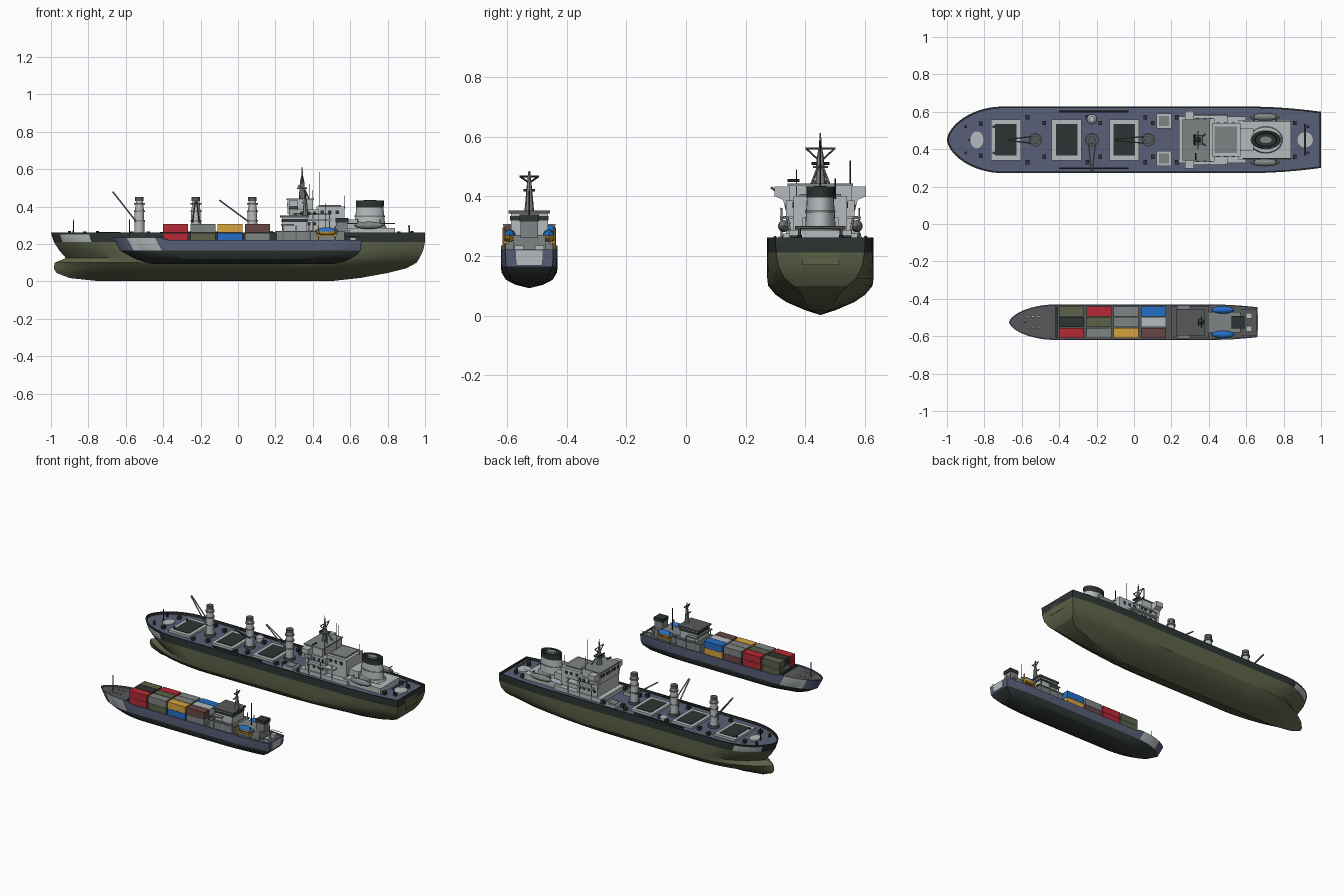
import bpy, bmesh, math
from mathutils import Vector

if "Cube" in bpy.data.objects:
    bpy.data.objects.remove(bpy.data.objects["Cube"])


def material(name, r, g, b):
    m = bpy.data.materials.new(name)
    m.diffuse_color = [((c / 255 + 0.055) / 1.055) ** 2.4 for c in (r, g, b)] + [1]
    m.use_nodes = True
    m.node_tree.nodes["Principled BSDF"].inputs["Base Color"].default_value = m.diffuse_color
    return m


M = {n: material(n, *c) for n, c in dict(
    olive=(92, 98, 72), black=(46, 52, 51), slate=(88, 95, 120), light=(182, 187, 189),
    grey=(128, 132, 132), dark=(86, 89, 91), red=(182, 42, 54), blue=(36, 110, 200),
    yellow=(214, 164, 60), maroon=(105, 70, 70)).items()}


def finish(name, bm, mats):
    bmesh.ops.recalc_face_normals(bm, faces=bm.faces[:])
    me = bpy.data.meshes.new(name)
    bm.to_mesh(me)
    bm.free()
    for m in mats:
        me.materials.append(M[m])
    ob = bpy.data.objects.new(name, me)
    bpy.context.collection.objects.link(ob)
    return ob


def box(name, mat, x0, x1, y0, y1, z0, z1):
    bm = bmesh.new()
    bmesh.ops.create_cube(bm, size=1)
    for v in bm.verts:
        v.co = ((x0 + x1) / 2 + v.co.x * (x1 - x0), (y0 + y1) / 2 + v.co.y * (y1 - y0),
                (z0 + z1) / 2 + v.co.z * (z1 - z0))
    return finish(name, bm, [mat])


def lathe(name, mat, x, y, rings, sy=1.0, n=16):
    """Upright turned part: rings are (radius, z); sy squashes it in y."""
    bm = bmesh.new()
    loops = [[bm.verts.new((x + r * math.cos(2 * math.pi * i / n), y + sy * r * math.sin(2 * math.pi * i / n), z))
              for i in range(n)] for r, z in rings]
    for a, b in zip(loops, loops[1:]):
        for i in range(n):
            bm.faces.new((a[i], a[(i + 1) % n], b[(i + 1) % n], b[i]))
    bm.faces.new(loops[0])
    bm.faces.new(loops[-1])
    return finish(name, bm, [mat])


def rod(name, mat, a, b, r=0.003, r2=None, n=6):
    bm = bmesh.new()
    a, b = Vector(a), Vector(b)
    bmesh.ops.create_cone(bm, cap_ends=True, segments=n, radius1=r, radius2=r if r2 is None else r2, depth=(b - a).length)
    q = (b - a).to_track_quat('Z', 'Y')
    for v in bm.verts:
        v.co = q @ v.co + (a + b) / 2
    return finish(name, bm, [mat])


def boat(name, mat, x, y, z, lx, r, cover):
    """Pointed lifeboat with a coloured upper half."""
    bm = bmesh.new()
    bmesh.ops.create_uvsphere(bm, u_segments=12, v_segments=8, radius=1)
    for v in bm.verts:
        v.co = (x + lx * v.co.x, y + r * v.co.y, z + r * v.co.z)
    for f in bm.faces:
        f.material_index = int(f.calc_center_median().z > z)
    finish(name, bm, [mat, cover])


def hull(name, yc, levels, bands, mats, sheer, patch):
    """Loft waterlines (z, bow x, stern x, half beam, bow length, taper x, stern half, fullness)."""
    bm, rings = bmesh.new(), []
    for z, xb, xs, B, L, xt, Bs, q in levels:
        side = []
        for i in range(15):
            u = 1 - math.cos(math.pi / 2 * i / 14)
            side.append((xb + L * u, B * max(0, 1 - (1 - u) ** 2) ** q, z + (sheer if z > 0.21 else 0)))
        side.append((xb + L + 0.04, B, z))
        for i in range(7):
            side.append((xt + (xs - xt) * i / 6, B + (Bs - B) * (i / 6) ** 2, z))
        pts = side + [(x, -w, zz) for x, w, zz in reversed(side)]
        rings.append([bm.verts.new((x, yc + w, zz)) for x, w, zz in pts])
    for k, (a, b) in enumerate(zip(rings, rings[1:])):
        for i in range(len(a) - 1):
            f = bm.faces.new((a[i], a[i + 1], b[i + 1], b[i]))
            f.material_index = bands[k]
            if k in patch[2] and patch[0] < f.calc_center_median().x < patch[1]:
                f.material_index = 3
    n = len(rings[0])
    for i in range(n // 2 - 1):      # deck strips
        f = bm.faces.new((rings[0][i], rings[0][i + 1], rings[0][n - 2 - i], rings[0][n - 1 - i]))
        f.material_index = 2
    bmesh.ops.remove_doubles(bm, verts=bm.verts[:], dist=0.0002)
    finish(name, bm, mats)


# ---------------- large ship ----------------
Y, D = 0.45, 0.247
hull("large_hull", Y, [
    (D, -.99, .992, .170, .3, .6, .142, .6), (.262, -.99, .992, .170, .3, .6, .142, .6),
    (.262, -1, 1, .178, .3, .6, .15, .6), (.25, -.997, 1, .178, .3, .6, .15, .6),
    (.212, -.985, 1, .178, .3, .6, .148, .65), (.165, -.955, .99, .178, .35, .5, .14, .7),
    (.125, -.92, .97, .178, .4, .4, .12, .8), (.1, -.98, .955, .175, .45, .3, .09, .9),
    (.07, -.985, .9, .15, .5, .2, .06, 1), (.045, -.97, .8, .113, .5, .1, .05, 1),
    (.018, -.9, .65, .05, .5, .1, .03, 1), (.002, -.75, .5, 0, .4, .1, 0, 1)],
    [1, 1, 1, 1] + [0] * 7, ["olive", "black", "slate", "light"], 0, (-.945, -.78, (3,)))
box("transom_panel", "olive", .999, 1.0, Y - .06, Y + .06, .17, .235)
for x in (-.685, -.36, -.052):          # cargo hatches
    box("hatch_coaming", "light", x - .08, x + .08, Y - .11, Y + .11, D, .262)
    box("hatch_opening", "black", x - .057, x + .057, Y - .085, Y + .085, .262, .265)
for s in (-1, 1):
    box("small_hatch_coaming", "light", .12, .2, Y + s * .1 - .04, Y + s * .1 + .04, D, .265)
    box("small_hatch_lid", "grey", .133, .187, Y + s * .1 - .027, Y + s * .1 + .027, .265, .269)
    rod("deck_pipe", "black", (-.4, Y + s * .152, .262), (-.03, Y + s * .152, .262), .006)
    for i, x in enumerate((-.82, -.57, -.48, -.25, -.18, .06, .1, .23, .86)):
        w = .085 if x == -.82 else .09 + .03 * (i % 2)
        box("deck_vent", "black", x - .01, x + .01, Y + s * w - .012, Y + s * w + .012, D, .268)
    for x in (-.9, -.75, .93):
        lathe("bollard", "black", x, Y + s * .07, [(.008, D), (.008, .27)], n=8)
lathe("round_tank", "light", -.225, Y + .11, [(.026, D), (.026, .275), (.015, .285)])
lathe("bow_platform", "light", -.84, Y, [(.035, D), (.035, .255)], 1.3)
rod("bow_mast", "black", (-.88, Y, D), (-.88, Y, .33), .005, .002)

# deck cranes: post, head, and twin-leg boom
for x, tip in ((-.527, (-.67, Y, .48)), (-.225, (-.225, Y - .165, .43)), (.077, (-.1, Y, .435))):
    lathe("crane_base", "dark", x, Y, [(.036, D), (.036, .262)])
    lathe("crane_post", "light", x, Y, [(.027, D), (.025, .37), (.021, .41), (.019, .43)])
    for z in (.32, .37, .41):
        lathe("crane_collar", "grey", x, Y, [(.029, z), (.029, z + .008)])
    lathe("crane_head", "dark", x, Y, [(.023, .43), (.023, .452)])
    d = (Vector(tip) - Vector((x, Y, .33))).normalized()
    side = Vector((-d.y, d.x, 0)).normalized() * .018
    root = Vector((x, Y, .32)) + Vector((d.x, d.y, 0)) * .025
    for s in (-1, 1):
        rod("crane_boom", "grey", root + side * s, Vector(tip) + side * s * .2, .004)
    rod("boom_cross_bar", "grey", root - side, root + side, .004)

# bridge and accommodation
box("front_house", "light", .275, .43, Y - .115, Y + .115, D, .385)
box("bridge", "light", .265, .40, Y - .105, Y + .105, .36, .435)
box("bridge_roof", "grey", .26, .405, Y - .11, Y + .11, .435, .442)
bm = bmesh.new()
prof = [(-.153, .432), (-.153, .40), (-.125, .388), (-.11, .33), (.11, .33), (.125, .388), (.153, .40), (.153, .432)]
f = bm.faces.new([bm.verts.new((.272, Y + y, z)) for y, z in prof])
ext = bmesh.ops.extrude_face_region(bm, geom=[f])
bmesh.ops.translate(bm, vec=(.05, 0, 0), verts=[v for v in ext["geom"] if isinstance(v, bmesh.types.BMVert)])
finish("bridge_wings", bm, ["light"])
box("aft_house", "light", .42, .57, Y - .09, Y + .09, D, .40)
box("aft_house_roof", "grey", .43, .55, Y - .07, Y + .07, .40, .408)
box("side_gallery", "light", .30, .50, Y - .135, Y + .135, .325, .333)
box("lower_house", "light", .24, .60, Y - .125, Y + .125, D, .275)
box("funnel_deck", "light", .56, .84, Y - .105, Y + .105, D, .285)
box("engine_casing", "light", .56, .64, Y - .06, Y + .06, .285, .33)
for i in range(7):
    y = Y - .09 + .03 * i
    box("bridge_window", "black", .263, .266, y - .01, y + .01, .40, .42)
for s in (-1, 1):
    for z in (.30, .355):
        for x in (.30, .34, .38, .41):
            box("side_window", "black", x - .008, x + .008, Y + s * .1155 - .002, Y + s * .1155 + .002, z, z + .018)
    for x in (.45, .49, .53):
        box("aft_window", "black", x - .009, x + .009, Y + s * .0905 - .002, Y + s * .0905 + .002, .36, .38)
    boat("lifeboat", "grey", .70, Y + s * .122, .30, .08, .02, "grey")
    for x in (.64, .76):
        rod("boat_davit", "light", (x, Y + s * .1, .27), (x, Y + s * .11, .33), .004)
        rod("davit_arm", "light", (x, Y + s * .11, .33), (x, Y + s * .135, .325), .004)
    for x in (.31, .40, .49):
        rod("gallery_post", "light", (x, Y + s * .13, D), (x, Y + s * .13, .36), .003)
    rod("gallery_rail", "grey", (.30, Y + s * .133, .36), (.50, Y + s * .133, .36), .002)
    rod("funnel_deck_rail", "grey", (.58, Y + s * .1, .31), (.84, Y + s * .1, .31), .002)

# funnel
lathe("funnel_skirt", "light", .705, Y, [(.09, .285), (.085, .30)], .8, 24)
lathe("funnel", "light", .705, Y, [(.082, .30), (.072, .40)], .62, 24)
lathe("funnel_band", "grey", .705, Y, [(.082, .345), (.082, .352)], .62, 24)
lathe("funnel_top", "black", .705, Y, [(.074, .395), (.075, .432), (.06, .432), (.055, .42)], .63, 24)
lathe("funnel_outlet", "grey", .705, Y, [(.035, .41), (.035, .435)], .6, 12)

# main mast and aerials
lathe("main_mast", "grey", .343, Y, [(.018, .44), (.012, .53), (.005, .565), (.002, .612)], n=8)
rod("mast_yard", "dark", (.343, Y - .05, .56), (.343, Y + .05, .56), .003)
for s in (-1, 1):
    rod("yard_brace", "dark", (.343, Y + s * .048, .56), (.343, Y + s * .01, .525), .003)
    rod("mast_leg", "grey", (.38, Y + s * .03, .44), (.345, Y, .52), .004)
rod("radar_bar", "black", (.325, Y - .03, .51), (.325, Y + .03, .51), .005)
box("mast_platform", "dark", .315, .37, Y - .025, Y + .025, .495, .502)
for x, y, z in ((.435, 0, .585), (.38, .1, .52), (.57, .05, .46), (.40, -.08, .49)):
    rod("aerial", "black", (x, Y + y, .39), (x, Y + y, z), .002)
rod("side_radar", "black", (.33, Y - .11, .452), (.33, Y - .07, .452), .005)

# stern gear
lathe("stern_platform", "light", .915, Y, [(.045, D), (.045, .258)])
rod("stern_beam", "dark", (.915, Y - .085, .295), (.915, Y + .085, .295), .006)
for s in (-1, 1):
    rod("stern_beam_leg", "dark", (.915, Y + s * .07, D), (.915, Y + s * .07, .295), .005)

# ---------------- small ship ----------------
Y, D = -0.525, 0.212
hull("small_hull", Y, [
    (D, -.66, .654, .089, .25, .4, .074, .6), (.221, -.66, .654, .089, .25, .4, .074, .6),
    (.221, -.668, .66, .095, .25, .4, .08, .62), (.165, -.63, .655, .095, .25, .4, .078, .65),
    (.145, -.595, .64, .093, .27, .35, .07, .7), (.12, -.55, .60, .078, .27, .3, .055, .8),
    (.103, -.50, .56, .045, .25, .3, .03, .9), (.092, -.45, .50, 0, .2, .3, 0, 1)],
    [1, 1, 1] + [0] * 4, ["black", "slate", "dark", "light"], .014, (-.58, -.43, (2,)))
box("small_transom_panel", "light", .659, .662, Y - .045, Y + .045, .168, .218)
box("hold_end_wall", "black", -.42, -.408, Y - .085, Y + .085, D, .24)
rod("small_bow_mast", "dark", (-.58, Y, .22), (-.58, Y, .33), .004, .002)
for s in (-1, 1):
    for x in (-.57, -.54, -.51):
        box("bow_fitting", "light", x - .008, x + .008, Y + s * .03 - .005, Y + s * .03 + .005, .222, .236)

# containers: upper and lower colour per row, column by column
rows = {-.058: ("red grey yellow maroon", "red olive blue grey"),
        0: ("black olive grey light", "grey maroon red olive"),
        .057: ("olive red grey blue", "olive red maroon yellow")}
for dy, tiers in rows.items():
    for tier, z in zip(tiers, (.261, .214)):
        for i, c in enumerate(tier.split()):
            x = -.4 + .1455 * i
            box("container", c, x, x + .134, Y + dy - .027, Y + dy + .027, z, z + .0455)

# deckhouse and bridge
box("small_deckhouse", "grey", .205, .39, Y - .08, Y + .08, D, .265)
box("deckhouse_roof", "dark", .20, .40, Y - .085, Y + .085, .265, .27)
box("small_bridge", "light", .235, .37, Y - .062, Y + .062, .27, .342)
box("small_bridge_roof", "dark", .225, .38, Y - .07, Y + .07, .342, .352)
box("bridge_wing_deck", "grey", .23, .30, Y - .088, Y + .088, .30, .307)
box("bridge_glass", "black", .233, .372, Y - .064, Y + .064, .318, .333)
box("small_aft_house", "grey", .39, .57, Y - .055, Y + .055, D, .27)
box("small_funnel", "grey", .525, .585, Y - .03, Y + .03, .26, .315)
box("small_funnel_top", "black", .522, .59, Y - .033, Y + .033, .315, .338)
for s in (-1, 1):
    boat("small_lifeboat", "yellow", .475, Y + s * .066, .268, .062, .021, "blue")
    box("boat_cradle", "yellow", .42, .53, Y + s * .082 - .006, Y + s * .082 + .006, .242, .25)
    for x in (.43, .52):
        rod("cradle_post", "yellow", (x, Y + s * .085, D), (x, Y + s * .085, .295), .004)
    for x in (.24, .31, .38):
        rod("house_post", "light", (x, Y + s * .083, D), (x, Y + s * .083, .30), .003)
    rod("small_mast_arm", "black", (.36, Y, .445), (.36, Y + s * .03, .465), .003)
    rod("stern_rail", "grey", (.57, Y + s * .07, .24), (.655, Y + s * .07, .24), .002)
    box("stern_winch", "light", .60, .63, Y + s * .035 - .015, Y + s * .035 + .015, D, .235)
lathe("small_mast", "grey", .36, Y, [(.016, .352), (.009, .43), (.003, .485)], n=8)
rod("small_mast_yard", "black", (.36, Y - .032, .466), (.36, Y + .032, .466), .003)
rod("small_radar", "black", (.345, Y - .02, .42), (.345, Y + .02, .42), .004)
rod("small_aerial", "black", (.47, Y, .27), (.47, Y, .42), .002)

# smooth round parts, keep edges sharp
bpy.ops.object.select_all(action='SELECT')
bpy.context.view_layer.objects.active = bpy.data.objects["large_hull"]
bpy.ops.object.shade_smooth_by_angle(angle=math.radians(28))
